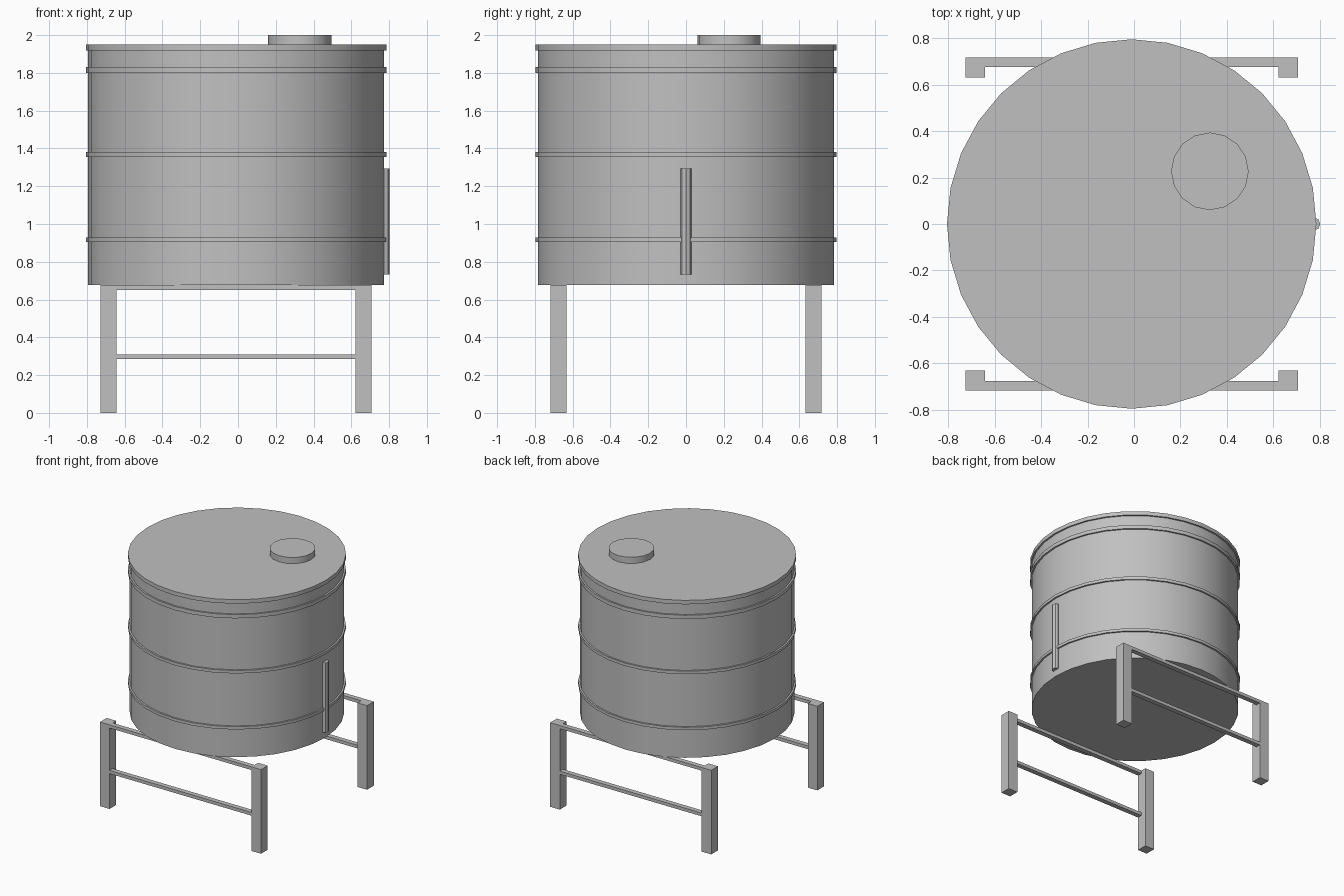
import bpy
import bmesh
from math import cos, sin, tau, radians

default = bpy.data.objects.get("Cube")
if default:
    bpy.data.objects.remove(default, do_unlink=True)

# One plain grey for the whole assembly
GREY = (0.53, 0.53, 0.53, 1)
steel = bpy.data.materials.new("grey steel")
steel.diffuse_color = GREY
steel.use_nodes = True
steel.node_tree.nodes["Principled BSDF"].inputs["Base Color"].default_value = GREY

CENTRE = -0.01          # tank and stand axis in x
BODY_R, BAND_R = 0.783, 0.796
BASE, TOP = 0.677, 1.95


def finish(name, bm, location, smooth=False):
    bmesh.ops.recalc_face_normals(bm, faces=bm.faces)
    mesh = bpy.data.meshes.new(name)
    bm.to_mesh(mesh)
    bm.free()
    obj = bpy.data.objects.new(name, mesh)
    bpy.context.collection.objects.link(obj)
    obj.location = location
    mesh.materials.append(steel)
    if smooth:
        bpy.ops.object.select_all(action='DESELECT')
        obj.select_set(True)
        bpy.context.view_layer.objects.active = obj
        bpy.ops.object.shade_smooth_by_angle(angle=radians(30))
    return obj


def cylinder(name, x, y, radius, z0, z1, sides):
    bm = bmesh.new()
    bmesh.ops.create_cone(bm, cap_ends=True, segments=sides, radius1=radius,
                          radius2=radius, depth=z1 - z0)
    return finish(name, bm, (x, y, (z0 + z1) / 2), True)


def ring(name, inner, outer, z0, z1, sides):
    # Rectangular section carried round the tank axis
    bm = bmesh.new()
    section = [(inner, z0), (outer, z0), (outer, z1), (inner, z1)]
    loops = [[bm.verts.new((r * cos(tau * i / sides), r * sin(tau * i / sides), z))
              for r, z in section] for i in range(sides)]
    for i, a in enumerate(loops):
        b = loops[(i + 1) % sides]
        for k in range(4):
            n = (k + 1) % 4
            bm.faces.new((a[k], b[k], b[n], a[n]))
    return finish(name, bm, (CENTRE, 0, 0), True)


def box(name, low, high):
    bm = bmesh.new()
    bmesh.ops.create_cube(bm, size=1)
    bmesh.ops.scale(bm, vec=[h - l for l, h in zip(low, high)], verts=bm.verts)
    return finish(name, bm, [(l + h) / 2 for l, h in zip(low, high)])


# Tank shell, lid and hoops
LID_Z = 1.918
cylinder("tank_body", CENTRE, 0, BODY_R, BASE, LID_Z, 32)
cylinder("tank_lid", CENTRE, 0, BAND_R, LID_Z, TOP, 32)
for label, z0, z1 in (("lower", 0.905, 0.928), ("middle", 1.356, 1.38),
                      ("upper", 1.80, 1.83)):
    ring(label + "_hoop", BODY_R, BAND_R, z0, z1, 32)

# Filler hatch on the lid and level gauge on the side
cylinder("filler_hatch", 0.327, 0.227, 0.167, TOP, 2.0, 16)
cylinder("level_gauge", 0.774, 0, 0.029, 0.732, 1.294, 8)

# Stand: two mirrored frames, each with two legs and two rails
OUTER, INNER, RAIL_INNER = 0.717, 0.632, 0.677
for side, sy in (("front", -1), ("back", 1)):
    for hand, sx in (("right", -1), ("left", 1)):
        xs = sorted((CENTRE + sx * INNER, CENTRE + sx * OUTER))
        ys = sorted((sy * INNER, sy * OUTER))
        box(f"{side}_{hand}_leg", (xs[0], ys[0], 0), (xs[1], ys[1], BASE))
    ys = sorted((sy * RAIL_INNER, sy * OUTER))
    for label, z0, z1 in (("lower", 0.284, 0.31), ("upper", 0.651, BASE)):
        box(f"{side}_{label}_rail", (CENTRE - INNER, ys[0], z0),
            (CENTRE + INNER, ys[1], z1))
